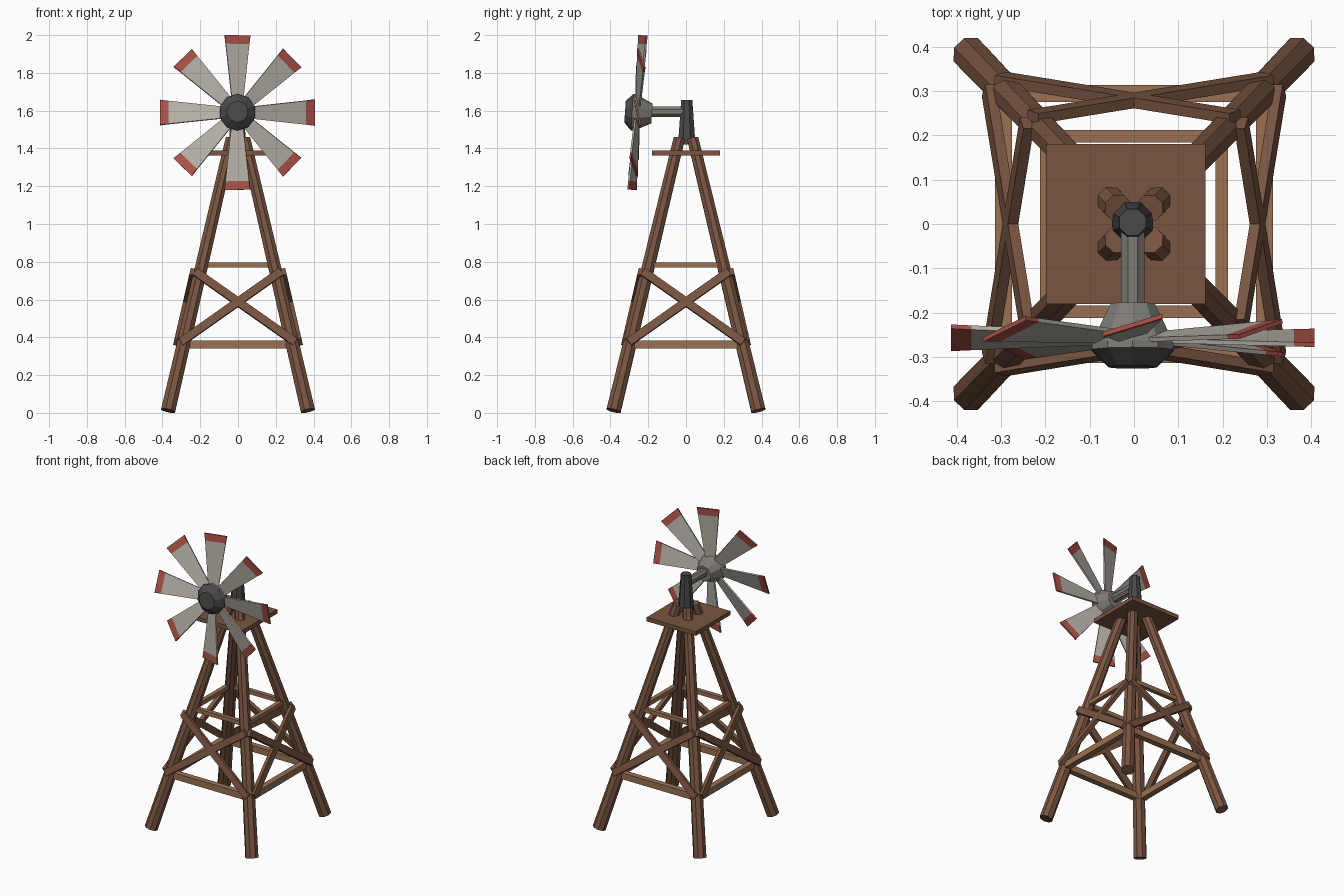
import bpy, bmesh, math
from mathutils import Matrix, Vector

if "Cube" in bpy.data.objects:
    bpy.data.objects.remove(bpy.data.objects["Cube"])


def material(name, rgb):
    m = bpy.data.materials.new(name)
    m.diffuse_color = (*rgb, 1)
    m.use_nodes = True
    m.node_tree.nodes["Principled BSDF"].inputs["Base Color"].default_value = m.diffuse_color
    return m


WOOD = material("dark wood", (0.19, 0.09, 0.052))
RAIL = material("light wood", (0.32, 0.165, 0.085))
IRON = material("dark iron", (0.068, 0.068, 0.07))
STEEL = material("grey metal", (0.21, 0.2, 0.175))
VANE = material("pale vane", (0.46, 0.43, 0.38))
RED = material("red tip", (0.40, 0.085, 0.065))


def finish(name, bm, mats):
    bmesh.ops.recalc_face_normals(bm, faces=bm.faces)
    me = bpy.data.meshes.new(name)
    bm.to_mesh(me)
    bm.free()
    for m in mats:
        me.materials.append(m)
    ob = bpy.data.objects.new(name, me)
    bpy.context.collection.objects.link(ob)
    return ob


def pole(name, a, b, ra, rb, mat, sides=8):
    """Tapered round bar from a to b."""
    a, b = Vector(a), Vector(b)
    d = b - a
    bm = bmesh.new()
    mtx = (Matrix.Translation((a + b) / 2) @ d.to_track_quat('Z', 'Y').to_matrix().to_4x4()
           @ Matrix.Rotation(math.pi / sides, 4, 'Z'))
    bmesh.ops.create_cone(bm, cap_ends=True, segments=sides, radius1=ra, radius2=rb,
                          depth=d.length, matrix=mtx)
    return finish(name, bm, [mat])


def beam(name, a, b, width, thick, out, mat):
    """Square-cut plank from a to b; thickness runs along the outward direction."""
    a, b = Vector(a), Vector(b)
    x = (b - a).normalized()
    z = x.cross(Vector(out)).normalized()
    y = z.cross(x)
    rot = Matrix((x, y, z)).transposed().to_4x4()
    bm = bmesh.new()
    bmesh.ops.create_cube(bm, size=1, matrix=Matrix.Translation((a + b) / 2) @ rot
                          @ Matrix.Diagonal(((b - a).length, thick, width, 1)))
    return finish(name, bm, [mat])


def loft(name, rings, mats, mat_of, mtx):
    """Skin over matching rings of points, capped at both ends."""
    bm = bmesh.new()
    vs = [[bm.verts.new(mtx @ Vector(p)) for p in r] for r in rings]
    n = len(rings[0])
    for i in range(len(vs) - 1):
        for j in range(n):
            k = (j + 1) % n
            f = bm.faces.new((vs[i][j], vs[i][k], vs[i + 1][k], vs[i + 1][j]))
            f.material_index = mat_of[i]
    bm.faces.new(vs[0]).material_index = mat_of[0]
    bm.faces.new(vs[-1]).material_index = mat_of[-1]
    return finish(name, bm, mats)


# splayed legs
for sx in (-1, 1):
    for sy in (-1, 1):
        pole("leg", (sx * 0.37, sy * 0.383, 0.012), (sx * 0.036, sy * 0.036, 1.452),
             0.041, 0.032, WOOD)

# rails and crossed braces on each of the four sides
for i in range(4):
    turn = Matrix.Rotation(i * math.pi / 2, 3, 'Z')
    out = turn @ Vector((0, -1, 0.24))
    flat = turn @ Vector((0, -1, 0))
    for nm, h, d, w, t in (("lower_rail", 0.362, 0.295, 0.042, 0.038),
                           ("upper_rail", 0.784, 0.198, 0.027, 0.028)):
        beam(nm, turn @ Vector((-d, -d, h)), turn @ Vector((d, -d, h)), w, t, flat, RAIL)
    for s in (-1, 1):
        beam("cross_brace", turn @ Vector((s * 0.302, -0.328, 0.375)),
             turn @ Vector((-s * 0.228, -0.242, 0.748)), 0.043, 0.024, out, WOOD)

# platform
beam("platform", (-0.199, 0, 1.376), (0.162, 0, 1.376), 0.027, 0.362, (0, 1, 0), WOOD)

# mast head and shaft
pole("mast", (-0.003, 0.004, 1.42), (-0.003, 0.004, 1.656), 0.05, 0.032, IRON)
pole("shaft", (-0.003, 0.01, 1.594), (-0.003, -0.2, 1.594), 0.029, 0.029, STEEL)

# rotor, tilted slightly back
rotor = Matrix.Translation((-0.003, -0.257, 1.59)) @ Matrix.Rotation(math.radians(-4), 4, 'X')


def circle(r, y, n=10):
    return [(r * math.cos(2 * math.pi * (k + 0.5) / n), y,
             r * math.sin(2 * math.pi * (k + 0.5) / n)) for k in range(n)]


loft("hub", [circle(0.052, 0.077), circle(0.097, -0.012), circle(0.097, -0.028),
             circle(0.057, -0.066)], [STEEL, IRON], [0, 0, 1], rotor)

# pitched vanes with red tips
for k in range(8):
    m = (rotor @ Matrix.Rotation(k * math.pi / 4, 4, 'Y')
         @ Matrix.Rotation(math.radians(17), 4, 'Z'))
    rings = []
    for r, w in ((0.08, 0.033), (0.364, 0.065), (0.41, 0.071)):
        rings.append([(-w, -0.005, r), (w, -0.005, r), (w, 0.005, r), (-w, 0.005, r)])
    loft("vane", rings, [VANE, RED], [0, 1], m)
